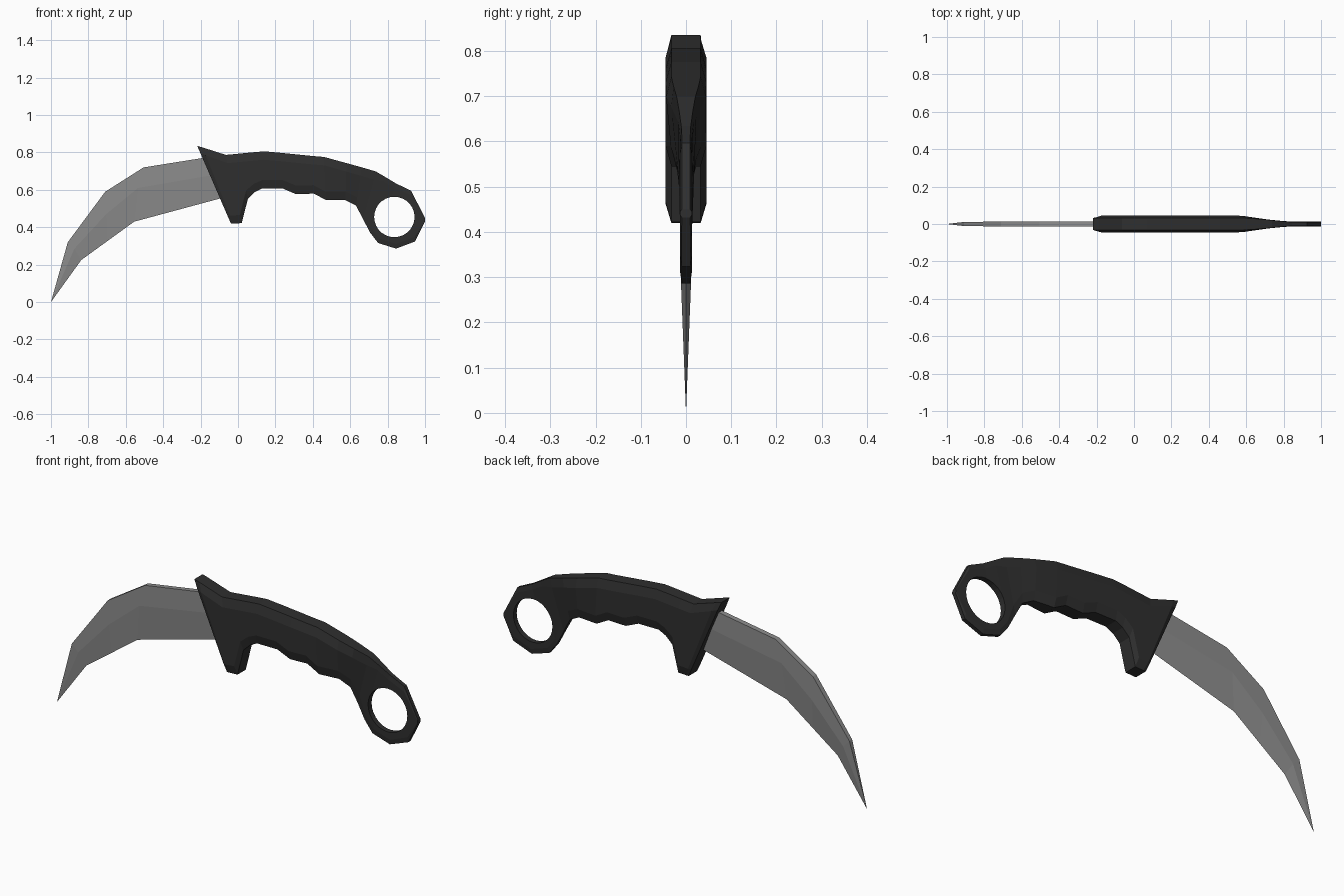
import bpy, bmesh, math
from mathutils import Vector

if "Cube" in bpy.data.objects:
    bpy.data.objects.remove(bpy.data.objects["Cube"])


def material(name, rgb):
    m = bpy.data.materials.new(name)
    m.diffuse_color = (*rgb, 1)
    m.use_nodes = True
    m.node_tree.nodes["Principled BSDF"].inputs["Base Color"].default_value = m.diffuse_color
    return m


def loft(name, rings, mat):
    """Skin equal-length closed rings of points and cap both ends."""
    bm = bmesh.new()
    rows = [[bm.verts.new(p) for p in r] for r in rings]
    n = len(rows[0])
    for a, b in zip(rows, rows[1:]):
        for i in range(n):
            j = (i + 1) % n
            bm.faces.new((a[i], a[j], b[j], b[i]))
    bm.faces.new(rows[0])
    bm.faces.new(rows[-1])
    bmesh.ops.remove_doubles(bm, verts=bm.verts, dist=1e-5)
    bmesh.ops.recalc_face_normals(bm, faces=bm.faces)
    me = bpy.data.meshes.new(name)
    bm.to_mesh(me)
    bm.free()
    ob = bpy.data.objects.new(name, me)
    bpy.context.collection.objects.link(ob)
    me.materials.append(mat)
    return ob


black = material("black_grip", (0.028, 0.028, 0.028))
steel = material("grey_steel", (0.27, 0.27, 0.27))

# Blade: spine, bevel line and cutting edge at each station, with half thickness
blade_stations = [
    ((-0.16, 0.775), (-0.13, 0.68), (-0.08, 0.558), 0.013),
    ((-0.505, 0.72), (-0.535, 0.61), (-0.555, 0.43), 0.013),
    ((-0.71, 0.59), (-0.705, 0.47), (-0.70, 0.325), 0.013),
    ((-0.91, 0.32), (-0.875, 0.285), (-0.838, 0.225), 0.011),
    ((-1.0, 0.0), (-1.0, 0.0), (-1.0, 0.0), 0.0),
]
rings = []
for s, m, e, t in blade_stations:
    rings.append([(s[0], -t, s[1]), (m[0], -t, m[1]), (e[0], 0, e[1]),
                  (m[0], t, m[1]), (s[0], t, s[1])])
loft("blade", rings, steel)

# Handle: top and bottom outline points at each station, guard to ring
ring_centre = Vector((0.836, 0.455))
handle_stations = [
    ((-0.218, 0.835), (-0.038, 0.42)),
    ((-0.19, 0.827), (-0.025, 0.42)),
    ((-0.065, 0.787), (0.02, 0.422)),
    ((0.00, 0.793), (0.053, 0.553)),
    ((0.07, 0.80), (0.09, 0.588)),
    ((0.14, 0.806), (0.128, 0.607)),
    ((0.24, 0.797), (0.24, 0.607)),
    ((0.32, 0.789), (0.31, 0.577)),
    ((0.40, 0.781), (0.406, 0.580)),
    ((0.46, 0.776), (0.471, 0.545)),
    ((0.58, 0.743), (0.575, 0.545)),
    ((0.66, 0.721), (0.631, 0.516)),
    ((0.738, 0.698), (0.668, 0.445)),
    ((0.79, 0.667), (0.706, 0.372)),
    ((0.845, 0.634), (0.749, 0.316)),
    ((0.885, 0.615), (0.845, 0.286)),
    ((0.925, 0.596), (0.947, 0.324)),
    ((1.0, 0.450), (1.0, 0.432)),
]


def half_thickness(p):
    # the grip thins towards the flat finger ring
    f = ((p - ring_centre).length - 0.17) / 0.19
    return 0.013 + 0.032 * min(1, max(0, f))


rings = []
for k, (a, b) in enumerate(handle_stations):
    a, b = Vector(a), Vector(b)
    d = b - a
    near_ring = (a - ring_centre).length < 0.24
    inset = d.normalized() * min(0.025 if near_ring else 0.045, d.length * 0.3)
    front = 0.8 if k == 0 else 1.0
    side = [(a, 0.72), (a + inset, front), (b - inset, front), (b, 0.72)]
    pts = [(p.x, -half_thickness(p) * w, p.y) for p, w in side]
    rings.append(pts + [(x, -y, z) for x, y, z in reversed(pts)])
handle = loft("handle", rings, black)

# Finger hole cut through the ring
bpy.ops.mesh.primitive_cylinder_add(vertices=28, radius=0.108, depth=0.4,
                                    location=(ring_centre.x, 0, ring_centre.y),
                                    rotation=(math.pi / 2, 0, 0))
cutter = bpy.context.object
cutter.name = "finger_hole_cutter"
cutter.hide_render = True
cutter.display_type = 'WIRE'
cutter.data.materials.append(black)
mod = handle.modifiers.new("finger_hole", 'BOOLEAN')
mod.operation = 'DIFFERENCE'
mod.solver = 'EXACT'
mod.object = cutter
